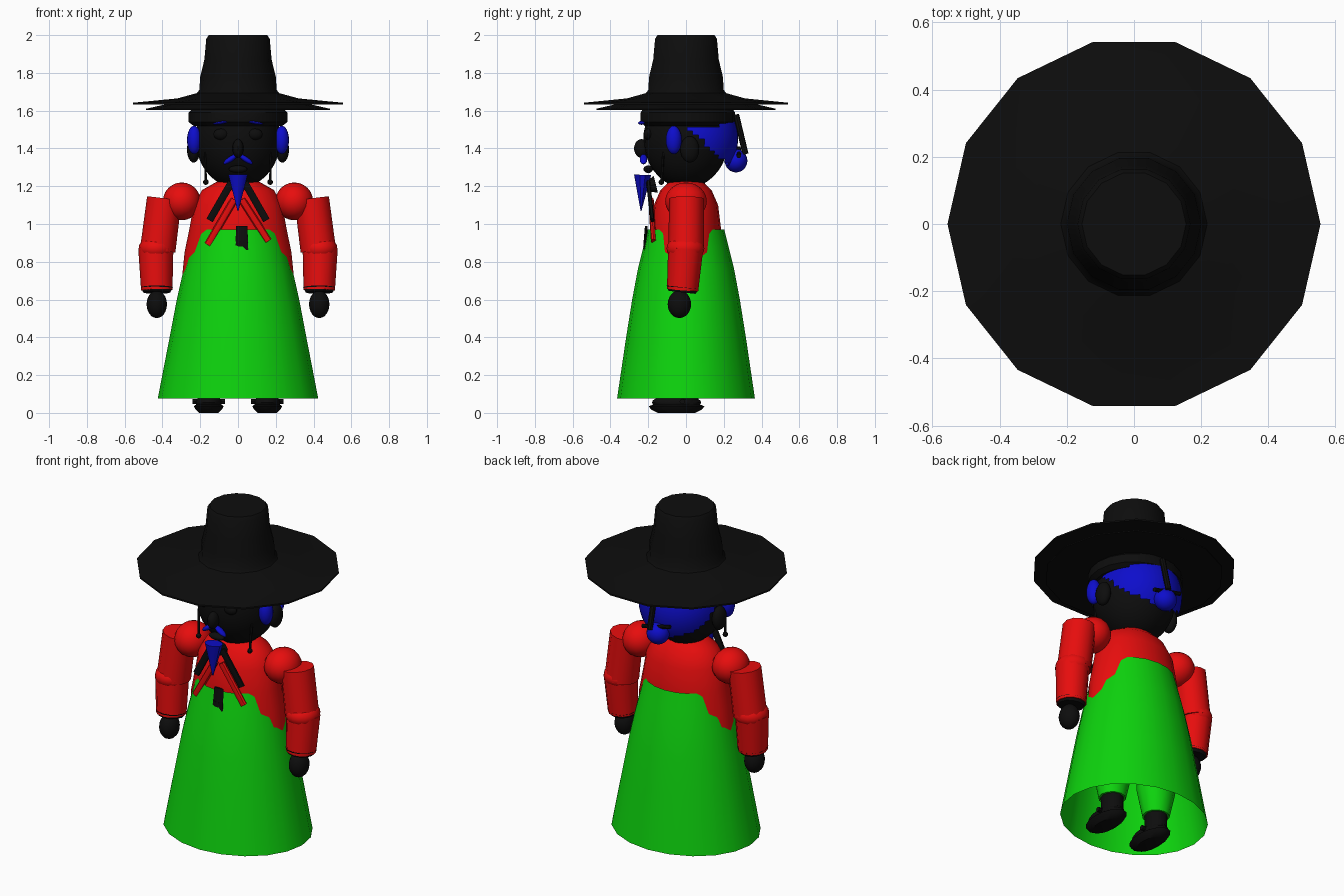
import bpy, bmesh, math
from mathutils import Matrix, Vector

cube = bpy.data.objects.get("Cube")
if cube:
    bpy.data.objects.remove(cube, do_unlink=True)


def material(name, rgb):
    m = bpy.data.materials.new(name)
    m.use_nodes = True
    m.diffuse_color = (*rgb, 1)
    m.node_tree.nodes["Principled BSDF"].inputs["Base Color"].default_value = (*rgb, 1)
    return m


BLACK = material("black", (0.004, 0.004, 0.004))
RED = material("red", (0.8, 0.004, 0.004))
GREEN = material("green", (0.004, 0.65, 0.004))
BLUE = material("blue", (0.004, 0.004, 0.6))


def finish(name, bm, mat, normals=True):
    if normals:
        bmesh.ops.recalc_face_normals(bm, faces=bm.faces)
    me = bpy.data.meshes.new(name)
    bm.to_mesh(me)
    bm.free()
    me.materials.append(mat)
    ob = bpy.data.objects.new(name, me)
    bpy.context.collection.objects.link(ob)
    bpy.ops.object.select_all(action="DESELECT")
    ob.select_set(True)
    bpy.context.view_layer.objects.active = ob
    bpy.ops.object.shade_smooth_by_angle(angle=math.radians(35))
    return ob


def loft(name, rings, mat, sides=16, at=(0, 0), caps=True):
    """Stack of elliptical rings given as (z, rx, ry)."""
    bm = bmesh.new()
    rows = []
    for z, rx, ry in rings:
        angles = [math.tau * i / sides for i in range(sides)]
        rows.append([bm.verts.new((at[0] + rx * math.cos(a), at[1] + ry * math.sin(a), z))
                     for a in angles])
    for low, high in zip(rows, rows[1:]):
        for i in range(sides):
            j = (i + 1) % sides
            bm.faces.new((low[i], low[j], high[j], high[i]))
    if caps:
        bm.faces.new(rows[0])
        bm.faces.new(rows[-1])
    return finish(name, bm, mat)


def ball(name, at, radii, mat, tilt=0, seg=16, keep=None):
    """Ellipsoid; keep is an optional rule for which faces stay."""
    bm = bmesh.new()
    bmesh.ops.create_uvsphere(bm, u_segments=seg, v_segments=max(8, seg * 3 // 4), radius=1)
    m = Matrix.Translation(at) @ Matrix.Rotation(tilt, 4, "Y") @ Matrix.Diagonal((*radii, 1))
    bmesh.ops.transform(bm, matrix=m, verts=bm.verts)
    if keep:
        gone = [f for f in bm.faces if not keep(f.calc_center_median())]
        bmesh.ops.delete(bm, geom=gone, context="FACES")
    return finish(name, bm, mat, not keep)


def rod(name, a, b, r1, r2, mat, sides=12, flat=1.0):
    """Tapered rod from a to b; flat squashes it in depth."""
    a, b = Vector(a), Vector(b)
    bm = bmesh.new()
    bmesh.ops.create_cone(bm, cap_ends=True, segments=sides, radius1=r1, radius2=r2,
                          depth=(b - a).length)
    bmesh.ops.scale(bm, vec=(1, flat, 1), verts=bm.verts)
    d = (b - a).normalized()
    side = Vector((0, 1, 0)).cross(d).normalized()
    turn = Matrix((side, d.cross(side), d)).transposed().to_4x4()
    bmesh.ops.transform(bm, matrix=Matrix.Translation((a + b) / 2) @ turn, verts=bm.verts)
    return finish(name, bm, mat)


# Hat: crown, upper brim and drooping lower brim
loft("hat_crown", [(z, r, r) for z, r in
     ((1.60, .22), (1.69, .22), (1.71, .205), (1.78, .2), (1.87, .178), (1.98, .168), (2.0, .155))],
     BLACK, 14)
loft("hat_brim_upper", [(1.633, .555, .555), (1.642, .555, .555), (1.665, .32, .32),
                        (1.695, .21, .21)], BLACK, 14)
loft("hat_brim_lower", [(1.603, .487, .487), (1.61, .487, .487), (1.675, .2, .2)], BLACK, 14)

# Head and hair
ball("head", (0, 0, 1.45), (.225, .225, .26), BLACK, seg=24)
loft("head_band", [(1.52, .235, .23), (1.54, .262, .25), (1.59, .262, .25), (1.62, .23, .23)],
     BLACK, 20, (0, .01))
ball("back_hair", (0, .035, 1.45), (.237, .24, .25), BLUE, seg=48,
     keep=lambda c: c.z > 1.46 - .9 * (c.y - .06) and 1.31 < c.z < 1.6
     and (c.y > .07 or (c.y > -.06 and c.z > 1.48)) and (c.z < 1.525 or c.y > .17))
ball("hair_bun", (0, .265, 1.335), (.065, .06, .062), BLUE)
rod("hair_pin", (.02, .265, 1.58), (.02, .315, 1.37), .016, .016, BLACK, 8)
rod("hair_pin_cross", (-.09, .28, 1.40), (.09, .28, 1.36), .012, .012, BLACK, 8)

# Face
ball("nose", (0, -.235, 1.4), (.03, .04, .05), BLACK, seg=12)
rod("beard", (0, -.23, 1.26), (0, -.238, 1.07), .053, .003, BLUE, 10, .85)
ball("mouth", (0, -.2, 1.29), (.05, .025, .02), BLACK, seg=12)
for s, side in ((1, "left"), (-1, "right")):
    ball(side + "_sideburn", (s * .232, -.065, 1.445), (.038, .042, .075), BLUE)
    ball(side + "_ear", (s * .235, .02, 1.395), (.035, .05, .07), BLACK)
    ball(side + "_eye", (s * .09, -.2, 1.475), (.04, .025, .03), BLACK, seg=12)
    ball(side + "_brow", (s * .095, -.236, 1.535), (.038, .018, .008), BLUE, s * .15, 12)
    ball(side + "_moustache", (s * .04, -.225, 1.343), (.045, .02, .014), BLUE, s * .6, 12)
    rod(side + "_earring_wire", (s * .175, -.12, 1.38), (s * .17, -.13, 1.22), .007, .007, BLACK, 6)
    ball(side + "_earring_bead", (s * .17, -.13, 1.222), (.015, .015, .015), BLACK, seg=8)

# Body: shirt and open skirt
loft("neck", [(1.18, .1, .1), (1.27, .1, .1)], BLACK)
loft("shirt", [(.70, .298, .17), (.85, .283, .19), (.97, .258, .186), (1.1, .235, .17),
               (1.18, .19, .135), (1.225, .11, .09)], RED, 20)
loft("skirt", [(.075, .425, .365), (.4, .362, .317), (.6, .324, .285), (.76, .288, .255),
               (.88, .258, .225), (.97, .235, .203)], GREEN, 20, caps=False)

# Scarf ribbons and waist tassel
rod("scarf_knot", (0, -.16, 1.21), (0, -.2, 1.2), .045, .03, BLACK, 8)
for s, side in ((1, "left"), (-1, "right")):
    rod(side + "_scarf_end", (s * .035, -.2, 1.22), (s * .15, -.178, 1.02), .022, .022, BLACK, 6, .5)
    rod(side + "_ribbon", (s * .02, -.185, 1.13), (s * .16, -.172, .91 - .02 * (s < 0)),
        .02, .02, RED, 8, .7)
rod("waist_tassel", (.02, -.21, .99), (.02, -.218, .88), .03, .034, BLACK, 8, .25)
for s, side in ((1, "left"), (-1, "right")):
    rod(side + "_tassel_tip", (.02 + s * .012, -.217, .91), (.02 + s * .032, -.22, .84),
        .022, .006, BLACK, 6, .4)

# Arms, legs and shoes
for s, side in ((1, "left"), (-1, "right")):
    ball(side + "_shoulder", (s * .298, 0, 1.12), (.1, .11, .1), RED)
    rod(side + "_upper_arm", (s * .39, .003, 1.135), (s * .425, 0, .86), .092, .094, RED)
    ball(side + "_elbow", (s * .433, -.003, .87), (.093, .1, .07), RED)
    rod(side + "_forearm", (s * .435, -.002, .87), (s * .43, -.018, .65), .093, .083, RED)
    rod(side + "_cuff", (s * .43, -.018, .665), (s * .43, -.021, .638), .085, .072, BLACK)
    ball(side + "_hand", (s * .43, -.035, .575), (.054, .062, .073), BLACK)
    loft(side + "_trouser", [(.15, .075, .075), (.3, .11, .1), (.75, .12, .11)], GREEN, 12,
         (s * .155, 0))
    loft(side + "_boot", [(.04, .06, .07), (.1, .06, .065), (.2, .065, .065)], BLACK, 12,
         (s * .155, 0))
    ball(side + "_foot", (s * .155, -.05, .055), (.07, .13, .04), BLACK)
    loft(side + "_sole", [(0, .05, .1), (.018, .07, .135), (.035, .079, .147), (.042, .07, .13)],
         BLACK, 16, (s * .155, -.05))
    rod(side + "_boot_buckle", (s * .155 - .085, -.02, .06), (s * .155 + .085, -.02, .06),
        .014, .014, BLACK, 8)
